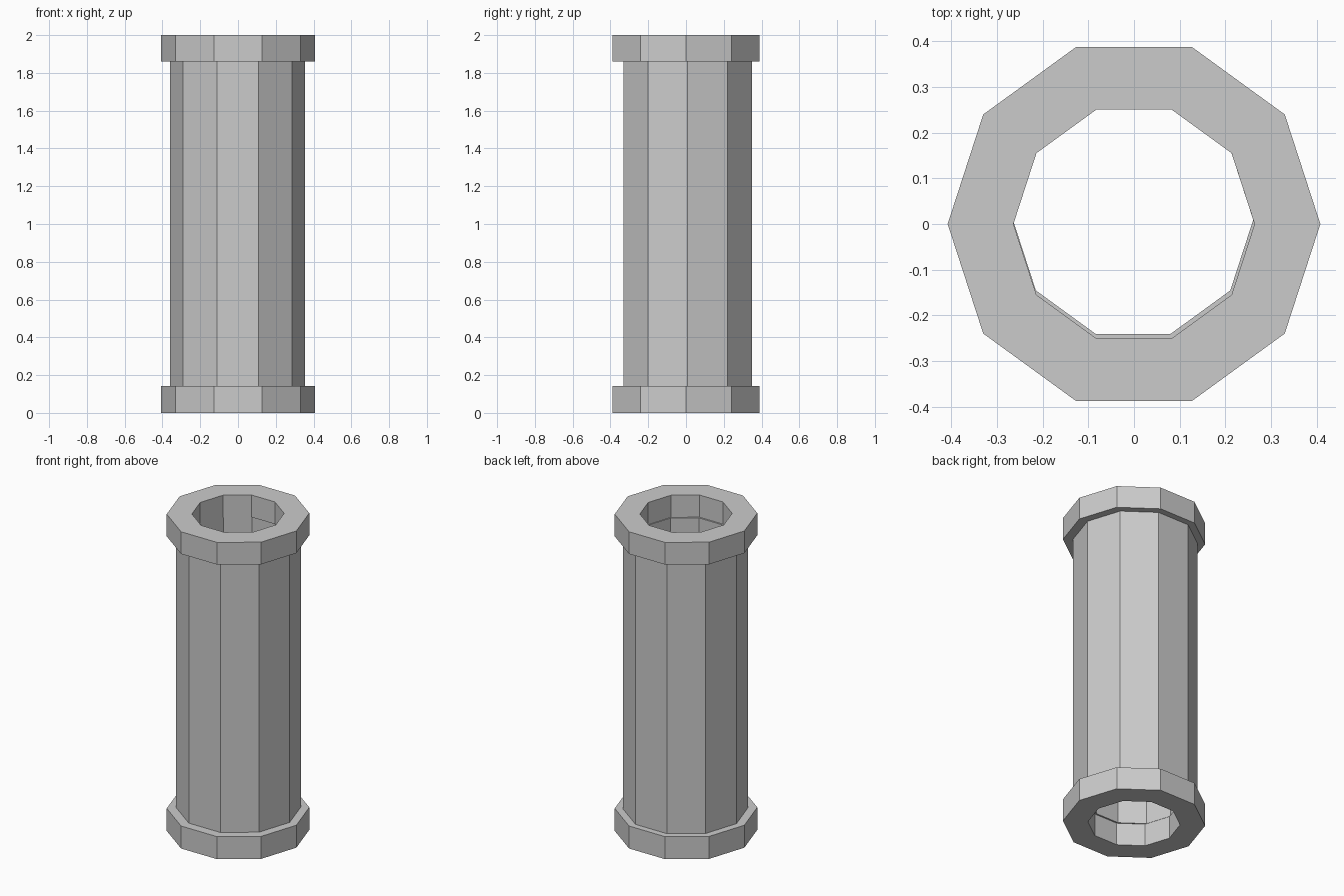
import bpy, bmesh
from math import cos, sin, pi

if "Cube" in bpy.data.objects:
    bpy.data.objects.remove(bpy.data.objects["Cube"])

SIDES = 10


def tube(name, r_out, r_in, z0, z1, cx=0.0, cy=0.0):
    """Closed ten-sided ring with a through bore."""
    bm = bmesh.new()
    profile = [(r_in, z0), (r_out, z0), (r_out, z1), (r_in, z1)]
    rings = []
    for i in range(SIDES):
        a = 2 * pi * i / SIDES
        rings.append([bm.verts.new((cx + r * cos(a), cy + r * sin(a), z)) for r, z in profile])
    for i in range(SIDES):
        a, b = rings[i], rings[(i + 1) % SIDES]
        for k in range(4):
            n = (k + 1) % 4
            bm.faces.new((a[k], b[k], b[n], a[n]))
    bmesh.ops.recalc_face_normals(bm, faces=bm.faces)
    mesh = bpy.data.meshes.new(name)
    bm.to_mesh(mesh)
    bm.free()
    obj = bpy.data.objects.new(name, mesh)
    bpy.context.collection.objects.link(obj)
    return obj


# End collars
tube("bottom_collar", 0.408, 0.264, 0.0, 0.142)
tube("top_collar", 0.408, 0.264, 1.86, 2.0)

# Main pipe, sitting slightly off the collar axis
tube("pipe_body", 0.357, 0.263, 0.142, 1.86, cx=-0.002, cy=0.009)
